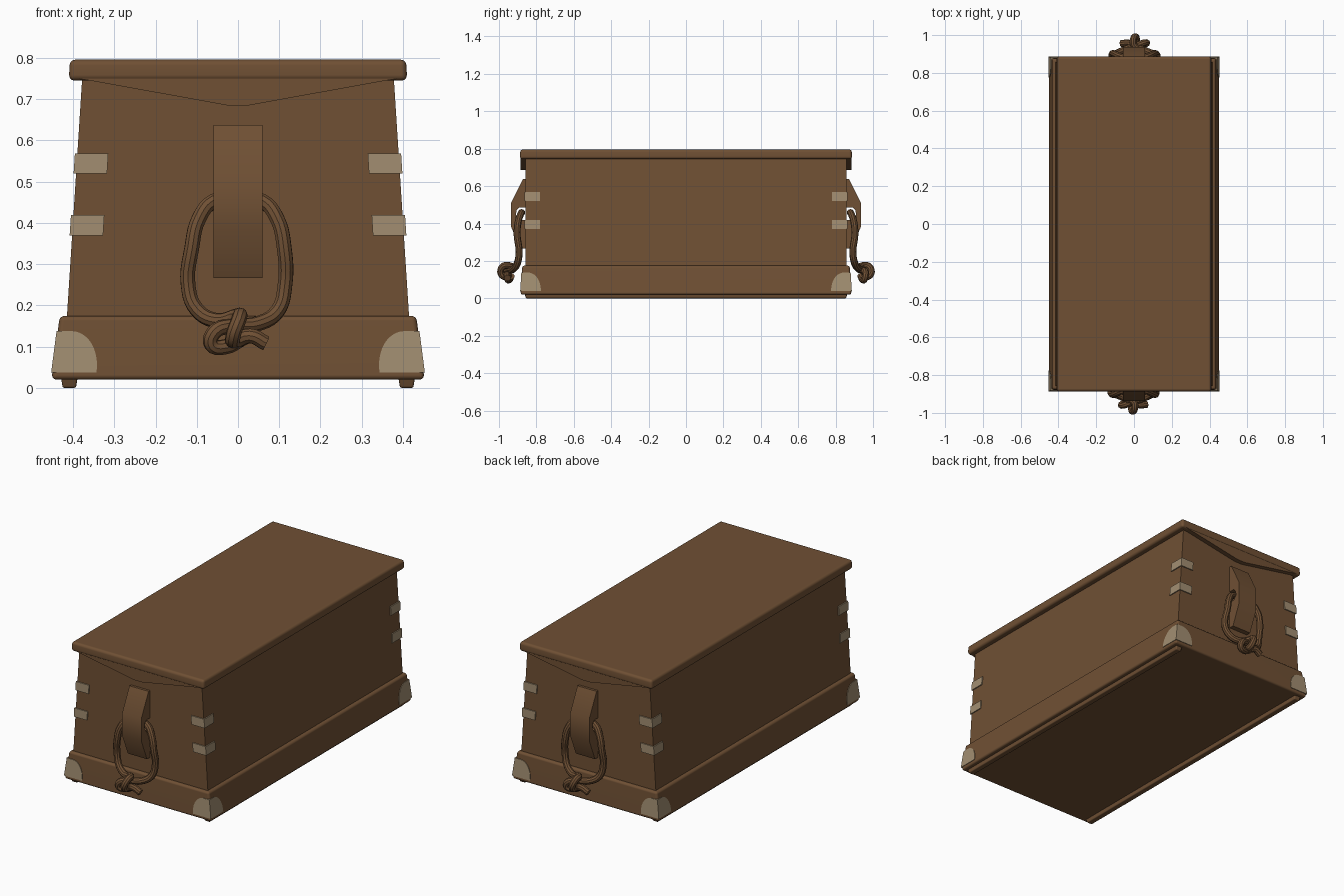
import bpy, bmesh, math
from mathutils import Vector

cube = bpy.data.objects.get("Cube")
if cube:
    bpy.data.objects.remove(cube, do_unlink=True)


def material(name, rgb):
    m = bpy.data.materials.new(name)
    m.use_nodes = True
    m.diffuse_color = (*rgb, 1)
    m.node_tree.nodes["Principled BSDF"].inputs["Base Color"].default_value = (*rgb, 1)
    return m


wood = material("brown wood", (0.16, 0.08, 0.034))
brass = material("dull brass", (0.36, 0.27, 0.165))


def smooth(obj):
    bpy.ops.object.select_all(action="DESELECT")
    obj.select_set(True)
    bpy.context.view_layer.objects.active = obj
    bpy.ops.object.shade_smooth_by_angle(angle=math.radians(35))


def loft(name, ring_a, ring_b, mat, bevel=0):
    """Solid between two matching rings, with optional rounded edges."""
    bm = bmesh.new()
    a = [bm.verts.new(p) for p in ring_a]
    b = [bm.verts.new(p) for p in ring_b]
    n = len(a)
    bm.faces.new(a)
    bm.faces.new(b)
    for i in range(n):
        j = (i + 1) % n
        bm.faces.new((a[i], a[j], b[j], b[i]))
    bmesh.ops.recalc_face_normals(bm, faces=bm.faces)
    if bevel:
        bmesh.ops.bevel(bm, geom=bm.edges[:], offset=bevel, segments=3,
                        profile=0.5, affect="EDGES", clamp_overlap=True)
    mesh = bpy.data.meshes.new(name)
    bm.to_mesh(mesh)
    bm.free()
    mesh.materials.append(mat)
    obj = bpy.data.objects.new(name, mesh)
    bpy.context.collection.objects.link(obj)
    smooth(obj)
    if bevel:
        obj.modifiers.new("even_shading", "WEIGHTED_NORMAL").keep_sharp = True
    return obj


def rect(hx, hy, z, cx=0):
    return [(cx + sx * hx, sy * hy, z) for sx, sy in ((-1, -1), (1, -1), (1, 1), (-1, 1))]


def body_x(z):
    return 0.415 - (z - 0.17) * 0.064


def base_x(z):
    return 0.451 - (z - 0.03) * 0.13


def base_y(z):
    return 0.884 - (z - 0.03) * 0.06


# Tapered box, plinth and lid
BODY_Y = 0.858
loft("chest_body", rect(body_x(0.15), BODY_Y, 0.15), rect(body_x(0.76), BODY_Y, 0.76), wood)
loft("plinth", rect(base_x(0.02), base_y(0.02), 0.02),
     rect(base_x(0.175), base_y(0.175), 0.175), wood, 0.012)
loft("lid", rect(0.41, 0.888, 0.745), rect(0.408, 0.886, 0.796), wood, 0.014)

# Runners under the long sides
for s, side in ((1, "left"), (-1, "right")):
    loft(f"{side}_runner", rect(0.016, 0.855, 0, s * 0.409),
         rect(0.021, 0.865, 0.03, s * 0.409), wood, 0.005)

# Corner fittings
for sx in (1, -1):
    for sy in (1, -1):
        tag = ("back" if sy > 0 else "front") + ("_left" if sx > 0 else "_right")

        # Angled straps wrapping the upright corners
        def strap_ring(z):
            x, y, t = body_x(z), BODY_Y, 0.006
            pts = ((x - 0.075, y + t), (x + t, y + t), (x + t, y - 0.078),
                   (x - t, y - 0.078), (x - t, y - t), (x - 0.075, y - t))
            return [(sx * px, sy * py, z) for px, py in pts]

        for z, level in ((0.37, "lower"), (0.52, "upper")):
            loft(f"{tag}_{level}_strap", strap_ring(z), strap_ring(z + 0.049), brass)

        # Rounded plates on both faces of each plinth corner
        arc = [(0.0, 0.038)]
        for i in range(11):
            a = math.pi / 2 * i / 10
            arc.append((0.035 + 0.075 * math.cos(a), 0.038 + 0.1 * math.sin(a)))
        arc.append((0.0, 0.138))

        def end_plate(t):
            return [(sx * (base_x(z) + 0.003 - u), sy * (base_y(z) + t), z) for u, z in arc]

        def side_plate(t):
            return [(sx * (base_x(z) + t), sy * (base_y(z) + 0.003 - u), z) for u, z in arc]

        loft(f"{tag}_end_corner_plate", end_plate(-0.005), end_plate(0.003), brass)
        loft(f"{tag}_side_corner_plate", side_plate(-0.005), side_plate(0.003), brass)

# Handle parts on both ends, given as x, distance outward, height
CLEAT = ((0.85, 0.638), (0.872, 0.638), (0.936, 0.51), (0.936, 0.385), (0.886, 0.266),
         (0.85, 0.266), (0.85, 0.42), (0.89, 0.42), (0.91, 0.445), (0.906, 0.47),
         (0.89, 0.486), (0.85, 0.486))
ROPE = (
    # left tail, knot loop
    (0.068, 0.955, 0.108), (0.03, 0.958, 0.126), (-0.005, 0.95, 0.115),
    (-0.012, 0.985, 0.125), (0.003, 0.98, 0.17), (0.0, 0.945, 0.175),
    (-0.05, 0.922, 0.163),
    # bight through the cleat
    (-0.1, 0.902, 0.19), (-0.121, 0.892, 0.25), (-0.112, 0.903, 0.34), (-0.095, 0.897, 0.41),
    (-0.06, 0.883, 0.452), (0, 0.878, 0.458), (0.06, 0.883, 0.452), (0.095, 0.897, 0.41),
    (0.112, 0.903, 0.34), (0.114, 0.892, 0.25), (0.095, 0.902, 0.185),
    # right strand into the knot
    (0.045, 0.925, 0.155), (-0.015, 0.945, 0.15), (-0.058, 0.96, 0.135),
    (-0.064, 0.955, 0.105), (-0.03, 0.945, 0.1), (0.01, 0.935, 0.12),
)

for s, end in ((1, "front"), (-1, "back")):
    def place(x, d, z):
        return Vector((s * x, -s * d, z))

    loft(f"{end}_cleat", [place(-0.059, d, z) for d, z in CLEAT],
         [place(0.059, d, z) for d, z in CLEAT], wood)

    # Shallow triangular apron below the lid
    apron = ((-0.385, 0.75), (-0.025, 0.685), (0.025, 0.685), (0.385, 0.75))
    loft(f"{end}_apron", [place(x, 0.85, z) for x, z in apron],
         [place(x, 0.884, z) for x, z in apron], wood)

    # Knotted rope handle
    curve = bpy.data.curves.new(f"{end}_rope_handle", "CURVE")
    curve.dimensions = "3D"
    curve.bevel_depth = 0.0185
    curve.bevel_resolution = 3
    curve.resolution_u = 5
    curve.use_fill_caps = True
    curve.materials.append(wood)
    spline = curve.splines.new("BEZIER")
    spline.bezier_points.add(len(ROPE) - 1)
    for bp, p in zip(spline.bezier_points, ROPE):
        bp.co = place(*p)
        bp.handle_left_type = bp.handle_right_type = "AUTO"
    rope = bpy.data.objects.new(f"{end}_rope_handle", curve)
    bpy.context.collection.objects.link(rope)
    bpy.ops.object.select_all(action="DESELECT")
    rope.select_set(True)
    bpy.context.view_layer.objects.active = rope
    bpy.ops.object.convert(target="MESH")
    smooth(bpy.context.view_layer.objects.active)
